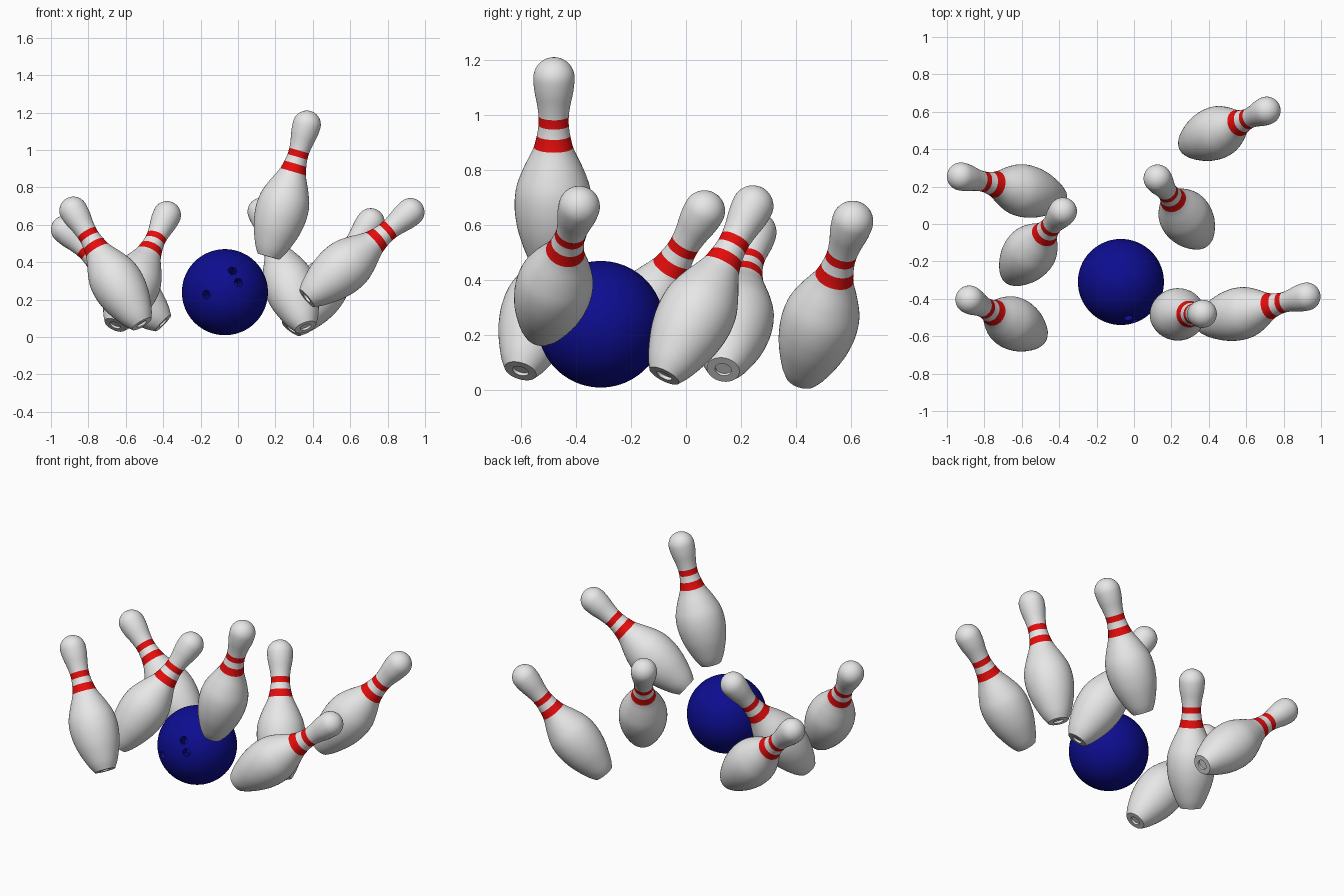
import bpy, bmesh, math
from mathutils import Vector

if "Cube" in bpy.data.objects:
    bpy.data.objects.remove(bpy.data.objects["Cube"])


def material(name, rgb):
    m = bpy.data.materials.new(name)
    m.diffuse_color = (*rgb, 1)
    m.use_nodes = True
    m.node_tree.nodes["Principled BSDF"].inputs["Base Color"].default_value = m.diffuse_color
    return m


white = material("pin white", (0.8, 0.8, 0.8))
red = material("stripe red", (0.8, 0.004, 0.004))
blue = material("ball blue", (0.004, 0.004, 0.28))

# Pin outline: (height along the axis, radius) from the base to the head centre
OUTLINE = [(0, .06), (.04, .084), (.12, .116), (.18, .132), (.25, .14), (.32, .134),
           (.39, .109), (.465, .074), (.505, .063), (.55, .0555), (.59, .055),
           (.635, .061), (.685, .071), (.735, .075)]
STRIPES = [(.472, .517), (.555, .59)]
HEAD, HEAD_R, SEGS = .735, .075, 48


def slope(i):
    a, b = OUTLINE[max(i - 1, 0)], OUTLINE[min(i + 1, len(OUTLINE) - 1)]
    return 0 if i == len(OUTLINE) - 1 else (b[1] - a[1]) / (b[0] - a[0])


def radius(s):
    # smooth curve through the outline points
    i = max(k for k in range(len(OUTLINE) - 1) if OUTLINE[k][0] <= s)
    (s0, r0), (s1, r1) = OUTLINE[i], OUTLINE[i + 1]
    h = s1 - s0
    t = (s - s0) / h
    return ((2*t**3 - 3*t**2 + 1) * r0 + (t**3 - 2*t**2 + t) * h * slope(i)
            + (3*t**2 - 2*t**3) * r1 + (t**3 - t**2) * h * slope(i + 1))


def pin_mesh():
    heights = {round(HEAD * k / 44, 4) for k in range(45)}
    for lo, hi in STRIPES:
        heights = {h for h in heights if min(abs(h - lo), abs(h - hi)) > .005} | {lo, hi}
    rows = [(.03, .012), (.03, 0)]                       # recess under the base
    rows += [(radius(h), h) for h in sorted(heights)]    # body and neck
    rows += [(HEAD_R * math.cos(a), HEAD + HEAD_R * math.sin(a))
             for a in (math.pi / 2 * k / 10 for k in range(1, 10))]  # round head
    bm = bmesh.new()
    rings = [[bm.verts.new((r * math.cos(2 * math.pi * k / SEGS),
                            r * math.sin(2 * math.pi * k / SEGS), z))
              for k in range(SEGS)] for r, z in rows]
    for low, high in zip(rings, rings[1:]):
        mid = (low[0].co.z + high[0].co.z) / 2
        striped = any(lo < mid < hi for lo, hi in STRIPES)
        for k in range(SEGS):
            n = (k + 1) % SEGS
            f = bm.faces.new((low[k], low[n], high[n], high[k]))
            f.material_index = int(striped)
    bm.faces.new(rings[0][::-1])
    tip = bm.verts.new((0, 0, HEAD + HEAD_R))
    for k in range(SEGS):
        bm.faces.new((rings[-1][k], rings[-1][(k + 1) % SEGS], tip))
    me = bpy.data.meshes.new("pin")
    bm.to_mesh(me)
    bm.free()
    me.materials.append(white)
    me.materials.append(red)
    return me


def smooth(ob):
    bpy.ops.object.select_all(action='DESELECT')
    ob.select_set(True)
    bpy.context.view_layer.objects.active = ob
    bpy.ops.object.shade_smooth_by_angle(angle=math.radians(35))


# Seven flying pins: (head centre, base centre)
PINS = [((.709, .606, .614), (.285, .42, .044)),
        ((.126, .243, .67), (.36, -.077, .057)),
        ((-.38, .067, .652), (-.657, -.276, .065)),
        ((-.88, -.404, .676), (-.514, -.602, .07)),
        ((.368, -.48, 1.136), (.163, -.485, .432)),
        ((-.925, .254, .575), (-.40, .135, .075)),
        ((.922, -.388, .668), (.37, -.53, .21))]
mesh = pin_mesh()
for i, (head, base) in enumerate(PINS):
    ob = bpy.data.objects.new(f"pin_{i + 1}", mesh)
    bpy.context.collection.objects.link(ob)
    axis = (Vector(head) - Vector(base)).normalized()
    ob.location = Vector(head) - axis * HEAD
    ob.rotation_mode = 'QUATERNION'
    ob.rotation_quaternion = axis.to_track_quat('Z', 'Y')
    if i == 0:
        smooth(ob)

# Ball
C, R = Vector((-.07, -.31, .24)), .23
bpy.ops.mesh.primitive_uv_sphere_add(segments=64, ring_count=40, radius=R, location=C)
ball = bpy.context.object
ball.name = "ball"
ball.data.materials.append(blue)

# Finger holes drilled into the front of the ball
for x, z in [(-.03, .355), (.003, .292), (-.17, .227)]:
    d = Vector((x - C.x, 0, z - C.z))
    d.y = -math.sqrt(R * R - d.length_squared)
    d.normalize()
    bpy.ops.mesh.primitive_cylinder_add(vertices=24, radius=.023, depth=.16, location=C + d * R)
    cutter = bpy.context.object
    cutter.name = "hole_cutter"
    cutter.data.materials.append(blue)
    cutter.rotation_mode = 'QUATERNION'
    cutter.rotation_quaternion = d.to_track_quat('Z', 'Y')
    cutter.hide_render = True
    mod = ball.modifiers.new("finger hole", 'BOOLEAN')
    mod.operation, mod.object, mod.solver = 'DIFFERENCE', cutter, 'EXACT'
    bpy.context.view_layer.objects.active = ball
    bpy.ops.object.modifier_apply(modifier=mod.name)
    bpy.data.objects.remove(cutter)
smooth(ball)
